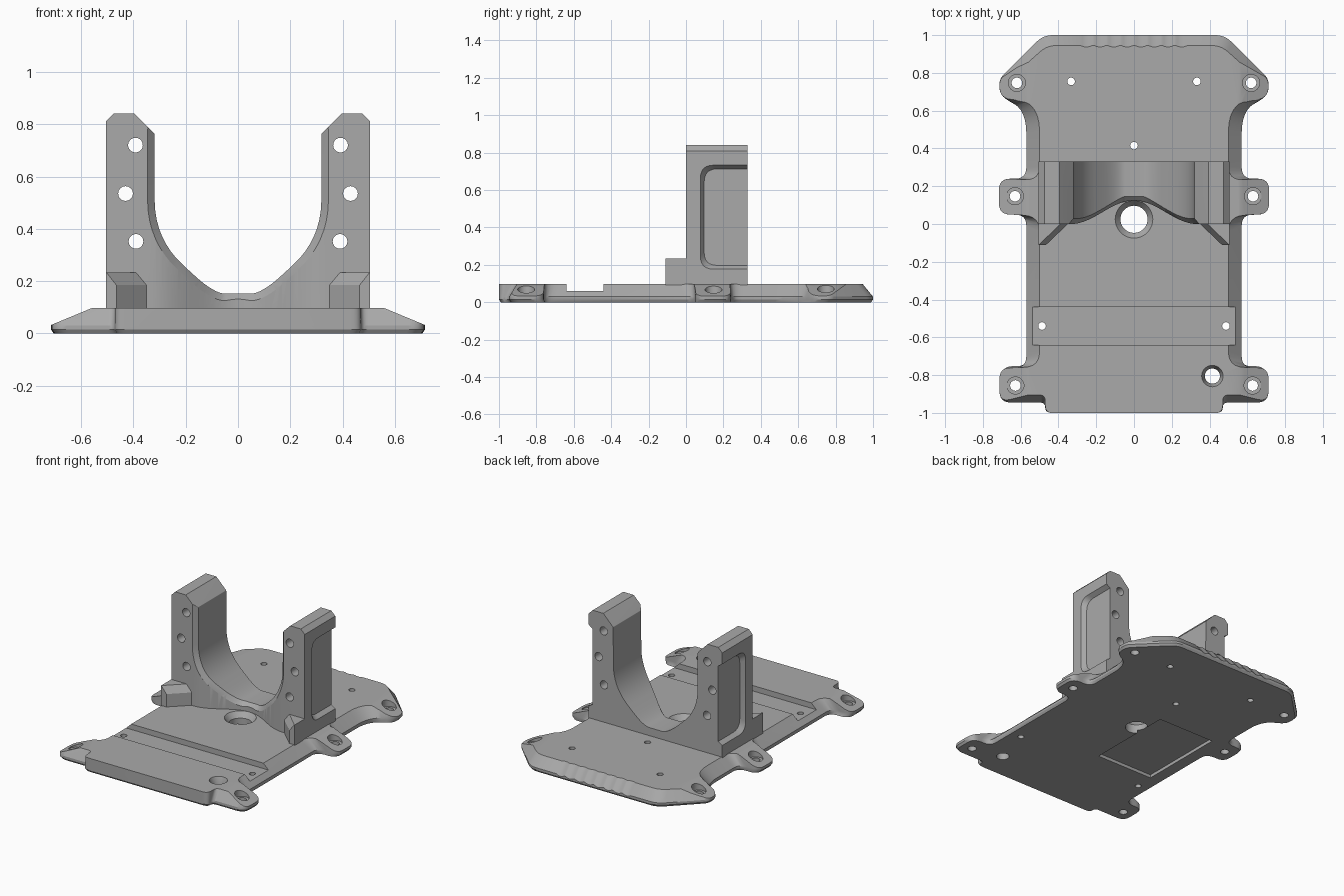
import bpy, bmesh, math
from mathutils import Vector, Matrix

if "Cube" in bpy.data.objects:
    bpy.data.objects.remove(bpy.data.objects["Cube"], do_unlink=True)

grey = bpy.data.materials.new("plain_grey")
grey.use_nodes = True
grey.diffuse_color = (0.4, 0.4, 0.4, 1)
grey.node_tree.nodes["Principled BSDF"].inputs["Base Color"].default_value = grey.diffuse_color


def finish(name, bm):
    bmesh.ops.recalc_face_normals(bm, faces=bm.faces)
    mesh = bpy.data.meshes.new(name)
    bm.to_mesh(mesh)
    bm.free()
    mesh.materials.append(grey)
    ob = bpy.data.objects.new(name, mesh)
    bpy.context.collection.objects.link(ob)
    return ob


def loft(name, rings):
    """Closed solid through rings with equal point counts."""
    bm = bmesh.new()
    rows = [[bm.verts.new(p) for p in ring] for ring in rings]
    for a, b in zip(rows, rows[1:]):
        for i in range(len(a)):
            j = (i + 1) % len(a)
            bm.faces.new((a[i], a[j], b[j], b[i]))
    bm.faces.new(rows[0])
    bm.faces.new(rows[-1])
    return finish(name, bm)


def prism(name, pts, lo, hi, axis):
    """Extrude a 2D outline along y (points are x,z) or z (points are x,y)."""
    place = {"y": lambda p, d: (p[0], d, p[1]), "z": lambda p, d: (p[0], p[1], d)}[axis]
    return loft(name, [[place(p, d) for p in pts] for d in (lo, hi)])


def cone(r1, r2, start, end, segs=32):
    a, b = Vector(start), Vector(end)
    turn = (b - a).to_track_quat("Z", "Y").to_matrix().to_4x4()
    bm = bmesh.new()
    bmesh.ops.create_cone(bm, cap_ends=True, segments=segs, radius1=r1, radius2=r2,
                          depth=(b - a).length, matrix=Matrix.Translation((a + b) / 2) @ turn)
    return finish("cutter", bm)


def cut(ob, cutter):
    cutter.hide_render = True
    mod = ob.modifiers.new("cut", "BOOLEAN")
    mod.operation, mod.solver, mod.object = "DIFFERENCE", "EXACT", cutter
    bpy.context.view_layer.objects.active = ob
    bpy.ops.object.modifier_apply(modifier=mod.name)
    bpy.data.objects.remove(cutter, do_unlink=True)


def rounded(corners, closed=False, steps=6):
    """Replace each (x, y, radius) corner by a small curve."""
    out = []
    for i, (x, y, r) in enumerate(corners):
        p = Vector((x, y))
        ends = []
        for k in (i - 1, i + 1):
            if closed:
                q = Vector(corners[k % len(corners)][:2])
            else:
                q = Vector(corners[k][:2]) if 0 <= k < len(corners) else Vector((0, y))
            ends.append(p + (q - p).normalized() * min(r, (q - p).length * 0.48))
        for s in range(steps + 1):
            t = s / steps
            out.append(ends[0] * (1 - t) ** 2 + p * 2 * t * (1 - t) + ends[1] * t * t)
    return out


def mirrored(half):
    return [tuple(p) for p in half] + [(-p[0], p[1]) for p in reversed(half)]


# Base plate: flange outline below, narrower deck outline above
flange = mirrored(rounded([
    (.47, -1, .04), (.47, -.945, .03), (.712, -.945, .06), (.712, -.76, .06), (.57, -.76, .06),
    (.57, .05, .06), (.715, .05, .06), (.715, .24, .06), (.57, .24, .06),
    (.57, .6, .12), (.712, .68, .05), (.712, .77, .03), (.48, 1, .05)]))
deck = mirrored(rounded([
    (.47, -1, .04), (.47, -.905, .03), (.712, -.905, .05), (.712, -.765, .05), (.5, -.755, .08),
    (.5, .04, .08), (.715, .055, .05), (.715, .235, .05), (.5, .235, .07),
    (.5, .63, .14), (.712, .69, .04), (.69, .74, .02), (.46, .945, .05)]))
TOP = .097
plate = loft("base_plate", [
    [(x * .985, y * .99, 0) for x, y in flange],
    [(x, y, .015) for x, y in flange],
    [(x, y, .03) for x, y in flange],
    [(x, y, TOP) for x, y in deck]])

# Sloping ears, cross groove and underside pocket
for s in (-1, 1):
    cut(plate, prism("cutter", [(s * .54, .105), (s * .74, .022), (s * .74, .2), (s * .54, .2)], -1.2, 1.2, "y"))
cut(plate, prism("cutter", [(-.8, -.64), (.8, -.64), (.8, -.44), (-.8, -.44)], .06, .2, "z"))
cut(plate, prism("cutter", [(-.48, -.41), (-.05, -.41), (-.05, .2), (-.48, .2)], -.1, .022, "z"))

# Screw holes: x, y, bore radius, mouth radius, mouth floor
holes = [(0, .025, .072, .1, .06), (.415, -.805, .04, .057, .05), (0, .415, .02, 0, 0)]
for s in (-1, 1):
    holes += [(s * .333, .755, .02, 0, 0), (s * .487, -.54, .02, 0, 0)]
    holes += [(s * x, y, .028, .045, .042) for x, y in ((.62, .747), (.63, .147), (.628, -.855))]
for x, y, bore, mouth, floor in holes:
    cut(plate, cone(bore, bore, (x, y, -.1), (x, y, .3)))
    if mouth > .05:
        cut(plate, cone(bore, mouth, (x, y, floor), (x, y, TOP + .0005)))
    elif mouth:
        cut(plate, cone(mouth, mouth, (x, y, floor), (x, y, .3)))

# Scalloped grip along the rear bevel
slope = Vector((0, .055, TOP * -1 + .03))
lift = Vector((0, -slope.z, slope.y)).normalized() * .074
for i in range(8):
    start = Vector(((i - 3.5) * .072, .945, TOP)) + lift
    cut(plate, cone(.08, .08, start - slope, start + slope * 2, 48))

# Cradle block with two uprights
DEPTH = .33
cradle = prism("cradle", mirrored([(.505, .085), (.505, .81), (.475, .84)]), 0, DEPTH, "y")


def front(x):
    return .0625 * (1 + math.cos(math.pi * min(abs(x) / .335, 1)))


# Scoop in the cradle front around the large hole
scoop_x = [.335 * i / 16 for i in range(-16, 17)]
cut(cradle, prism("cutter", [(x, front(x)) for x in scoop_x] + [(.335, -.2), (-.335, -.2)], .05, .39, "z"))

# Open throat with a chamfered front edge
throat = rounded([(.09, .152, .1), (.318, .36, .15), (.32, .765, .002), (.435, .88, 0)], steps=8)
throat = [p for p in throat if p.x > .001]
throat[-1].y = .881
inner, outer = [], []
for i, p in enumerate(throat):
    a, b = throat[max(i - 1, 0)], throat[min(i + 1, len(throat) - 1)]
    t = (b - a).normalized()
    n = Vector((t.y, -t.x)) * .027
    inner.append(p)
    outer.append(p + n if p.y < .7 else Vector((p.x + .025, p.y + .025)) if p.y < .8 else p.copy())
inner, outer = mirrored(inner), mirrored(outer)
cut(cradle, loft("cutter", [
    [(x, -.2, z) for x, z in outer],
    [(x, front(x) if z < .5 else 0, z) for x, z in outer],
    [(x, (front(o[0]) if z < .5 else 0) + .028, z) for (x, z), o in zip(inner, outer)],
    [(x, .5, z) for x, z in inner]]))

for s in (-1, 1):
    # Mounting holes through each upright
    for x, z in ((.392, .72), (.43, .535), (.39, .352)):
        cut(cradle, cone(.028, .028, (s * x, -.1, z), (s * x, .5, z)))
    # Outer pocket with a tapered rim, open at the back
    rings = []
    for x, grow in ((.475, 0), (.508, .022)):
        y, lo, hi = .097 - grow, .197 - grow, .713 + grow
        shape = rounded([(y, lo, .07), (.4, lo, .01), (.4, hi, .01), (y, hi, .07)], closed=True)
        rings.append([(s * x, p.x, p.y) for p in shape])
    cut(cradle, loft("cutter", rings))

# Corner braces in front of the uprights
braces = []
for s, side in ((1, "left"), (-1, "right")):
    low = [(.505, .01), (.505, -.11), (.465, -.11), (.35, 0), (.35, .01)]
    high = [(.505, .01), (.505, -.11), (.503, -.11), (.39, 0), (.39, .01)]
    braces.append(loft(side + "_brace", [
        [(s * x, y, .085) for x, y in low],
        [(s * x, y, .185) for x, y in low],
        [(s * x, y, .233) for x, y in high]]))

# Smooth curved walls, sharp edges elsewhere
bpy.ops.object.select_all(action="DESELECT")
for ob in (plate, cradle, *braces):
    ob.select_set(True)
bpy.context.view_layer.objects.active = plate
bpy.ops.object.shade_smooth_by_angle(angle=math.radians(28))
